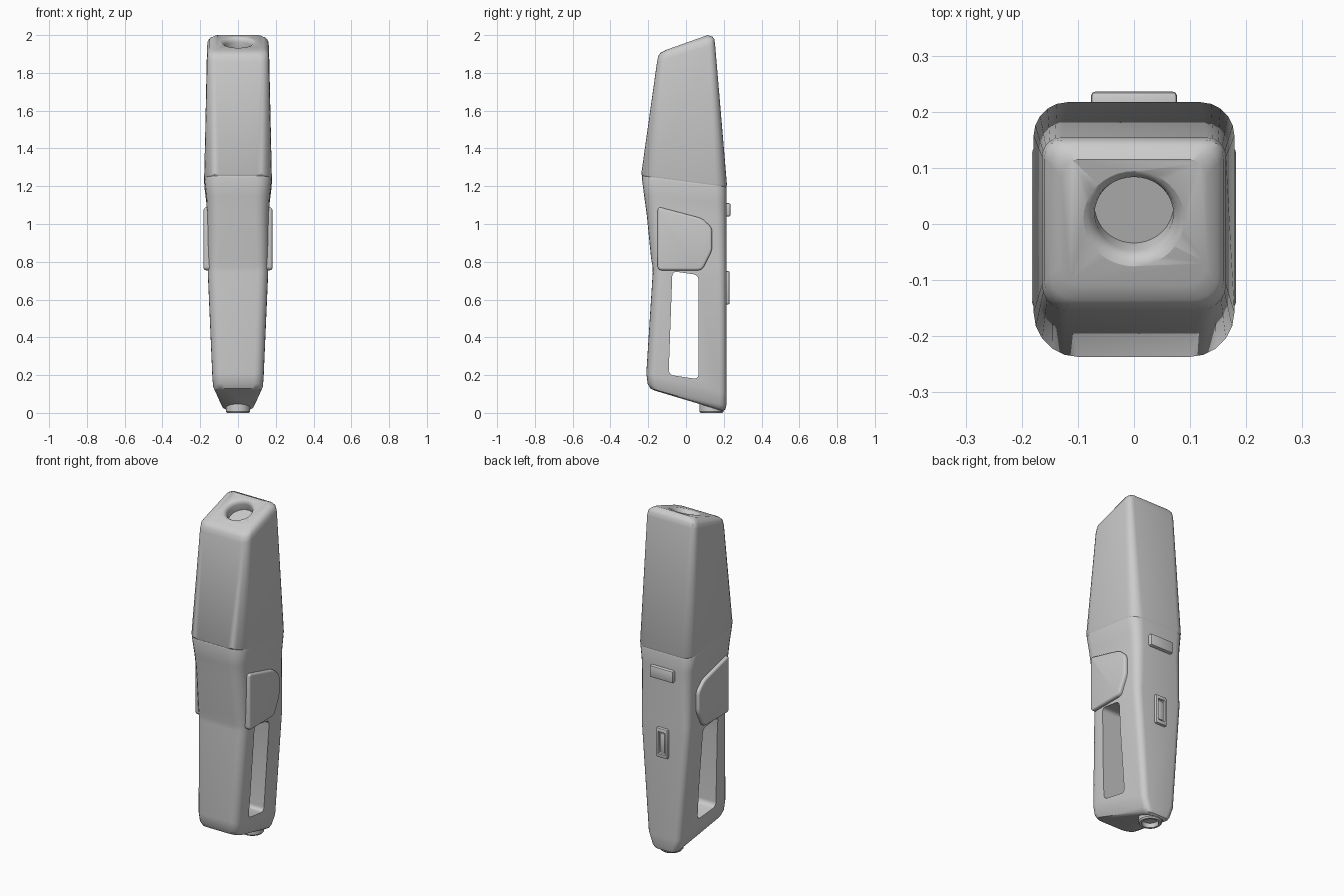
import bpy, bmesh, math
from mathutils import Matrix

if "Cube" in bpy.data.objects:
    bpy.data.objects.remove(bpy.data.objects["Cube"])


def finish(name, bm, angle=35):
    bmesh.ops.recalc_face_normals(bm, faces=bm.faces)
    me = bpy.data.meshes.new(name)
    bm.to_mesh(me)
    bm.free()
    ob = bpy.data.objects.new(name, me)
    bpy.context.collection.objects.link(ob)
    smooth(ob, angle)
    return ob


def smooth(ob, angle=35):
    bpy.ops.object.select_all(action='DESELECT')
    ob.select_set(True)
    bpy.context.view_layer.objects.active = ob
    bpy.ops.object.shade_smooth_by_angle(angle=math.radians(angle))


def loft(name, sections, seg=5):
    """Skin slanted rounded sections: (y_front, z_front, y_back, z_back, w_front, w_back, r)."""
    bm = bmesh.new()
    rings = []
    for yf, zf, yb, zb, wf, wb, r in sections:
        ring = []
        rb = r * 0.75
        corners = [(wb - rb, yb - rb, rb, 0), (-wb + rb, yb - rb, rb, 90),
                   (-wf + r, yf + r, r, 180), (wf - r, yf + r, r, 270)]
        for cx, cy, rad, start in corners:
            for i in range(seg + 1):
                a = math.radians(start + 90 * i / seg)
                y = cy + rad * math.sin(a)
                z = zf + (zb - zf) * (y - yf) / (yb - yf)
                ring.append(bm.verts.new((cx + rad * math.cos(a), y, z)))
        rings.append(ring)
    n = len(rings[0])
    for a, b in zip(rings, rings[1:]):
        for i in range(n):
            bm.faces.new((a[i], a[(i + 1) % n], b[(i + 1) % n], b[i]))
    bm.faces.new(rings[0][::-1])
    bm.faces.new(rings[-1])
    return finish(name, bm)


def lathe(name, profile, matrix, seg=40):
    bm = bmesh.new()
    vs = [bm.verts.new((r, 0, z)) for r, z in profile]
    es = [bm.edges.new(p) for p in zip(vs, vs[1:])]
    bmesh.ops.spin(bm, geom=vs + es, axis=(0, 0, 1), cent=(0, 0, 0),
                   angle=math.tau, steps=seg)
    bmesh.ops.remove_doubles(bm, verts=bm.verts, dist=1e-5)
    bm.transform(matrix)
    return finish(name, bm)


def prism(name, pts, x0, x1, corner, edge=0.0):
    """Extrude a (y, z) outline from x0 to x1 with rounded corners and outer rim."""
    bm = bmesh.new()
    bm.faces.new([bm.verts.new((x0, y, z)) for y, z in pts])
    bmesh.ops.bevel(bm, geom=bm.verts[:], offset=corner, segments=5,
                    profile=0.5, affect='VERTICES')
    res = bmesh.ops.extrude_face_region(bm, geom=bm.faces[:])
    new = [g for g in res['geom'] if isinstance(g, bmesh.types.BMVert)]
    bmesh.ops.translate(bm, verts=new, vec=(x1 - x0, 0, 0))
    if edge:
        rim = [e for e in bm.edges if all(abs(v.co.x - x1) < 1e-5 for v in e.verts)]
        bmesh.ops.bevel(bm, geom=rim, offset=edge, segments=3, profile=0.5, affect='EDGES')
    return finish(name, bm)


def block(name, cx, y0, y1, z0, z1, half, bevel):
    bm = bmesh.new()
    bmesh.ops.create_cube(bm, size=1, matrix=Matrix.Translation((cx, (y0 + y1) / 2, (z0 + z1) / 2))
                          @ Matrix.Diagonal((2 * half, y1 - y0, z1 - z0, 1)))
    bmesh.ops.bevel(bm, geom=bm.edges[:], offset=bevel, segments=2, profile=0.5, affect='EDGES')
    return finish(name, bm)


def cut(ob, cutter):
    m = ob.modifiers.new("cut", 'BOOLEAN')
    m.operation, m.solver, m.object = 'DIFFERENCE', 'EXACT', cutter
    bpy.context.view_layer.objects.active = ob
    bpy.ops.object.modifier_apply(modifier=m.name)
    bpy.data.objects.remove(cutter)
    smooth(ob)


# Lower body with handle
lower = loft("lower_body", [
    (-0.165, 0.118, 0.195, 0.010, 0.105, 0.065, 0.05),
    (-0.190, 0.130, 0.208, 0.018, 0.122, 0.080, 0.05),
    (-0.203, 0.155, 0.213, 0.035, 0.132, 0.090, 0.05),
    (-0.210, 0.210, 0.215, 0.100, 0.136, 0.112, 0.05),
    (-0.176, 0.745, 0.215, 0.745, 0.160, 0.160, 0.055),
    (-0.177, 0.775, 0.215, 0.770, 0.160, 0.160, 0.055),
    (-0.185, 0.820, 0.215, 0.800, 0.161, 0.161, 0.06),
    (-0.208, 1.050, 0.215, 1.030, 0.163, 0.163, 0.07),
    (-0.222, 1.150, 0.215, 1.110, 0.168, 0.168, 0.075),
    (-0.234, 1.245, 0.215, 1.188, 0.178, 0.178, 0.08),
    (-0.232, 1.256, 0.213, 1.198, 0.176, 0.176, 0.08)])
cut(lower, prism("handle_cutter", [(-0.072, 0.75), (0.066, 0.73), (0.066, 0.178), (-0.092, 0.202)],
                 -0.4, 0.4, 0.025))

# Dust container and nozzle
upper = loft("dust_container", [
    (-0.232, 1.254, 0.213, 1.196, 0.176, 0.176, 0.08),
    (-0.237, 1.264, 0.217, 1.206, 0.179, 0.179, 0.08),
    (-0.153, 1.860, 0.154, 1.950, 0.164, 0.164, 0.045),
    (-0.147, 1.890, 0.150, 1.978, 0.160, 0.160, 0.045),
    (-0.135, 1.906, 0.140, 1.991, 0.150, 0.150, 0.045),
    (-0.110, 1.920, 0.115, 2.000, 0.130, 0.130, 0.04)])
tilt = Matrix.Translation((0, 0.01, 1.963)) @ Matrix.Rotation(math.atan(0.36), 4, 'X')
cut(upper, lathe("nozzle_cutter", [(0, -0.065), (0.07, -0.065), (0.07, -0.025), (0.074, -0.012),
                                   (0.082, -0.004), (0.095, 0.002), (0.095, 0.06), (0, 0.06)], tilt))

# Raised side panels
panel = [(-0.15, 1.092), (0.085, 1.03), (0.138, 0.98), (0.138, 0.86), (0.085, 0.755), (-0.15, 0.755)]
for side, s in (("right", 1), ("left", -1)):
    prism("side_panel_" + side, panel, s * 0.11, s * 0.182, 0.02, 0.012)

# Back release button and framed switch
block("release_button", 0, 0.19, 0.236, 1.04, 1.11, 0.077, 0.008)
frame = block("switch_frame", 0, 0.19, 0.231, 0.575, 0.75, 0.037, 0.007)
cut(frame, block("switch_cutter", 0, 0.218, 0.26, 0.597, 0.728, 0.023, 0.004))
block("switch", 0, 0.20, 0.225, 0.605, 0.72, 0.017, 0.004)

# Hollow charging foot
lathe("charging_foot", [(0, 0.08), (0.064, 0.08), (0.064, 0.008), (0.058, 0), (0.046, 0),
                        (0.042, 0.025), (0, 0.025)], Matrix.Translation((0, 0.135, 0)))
